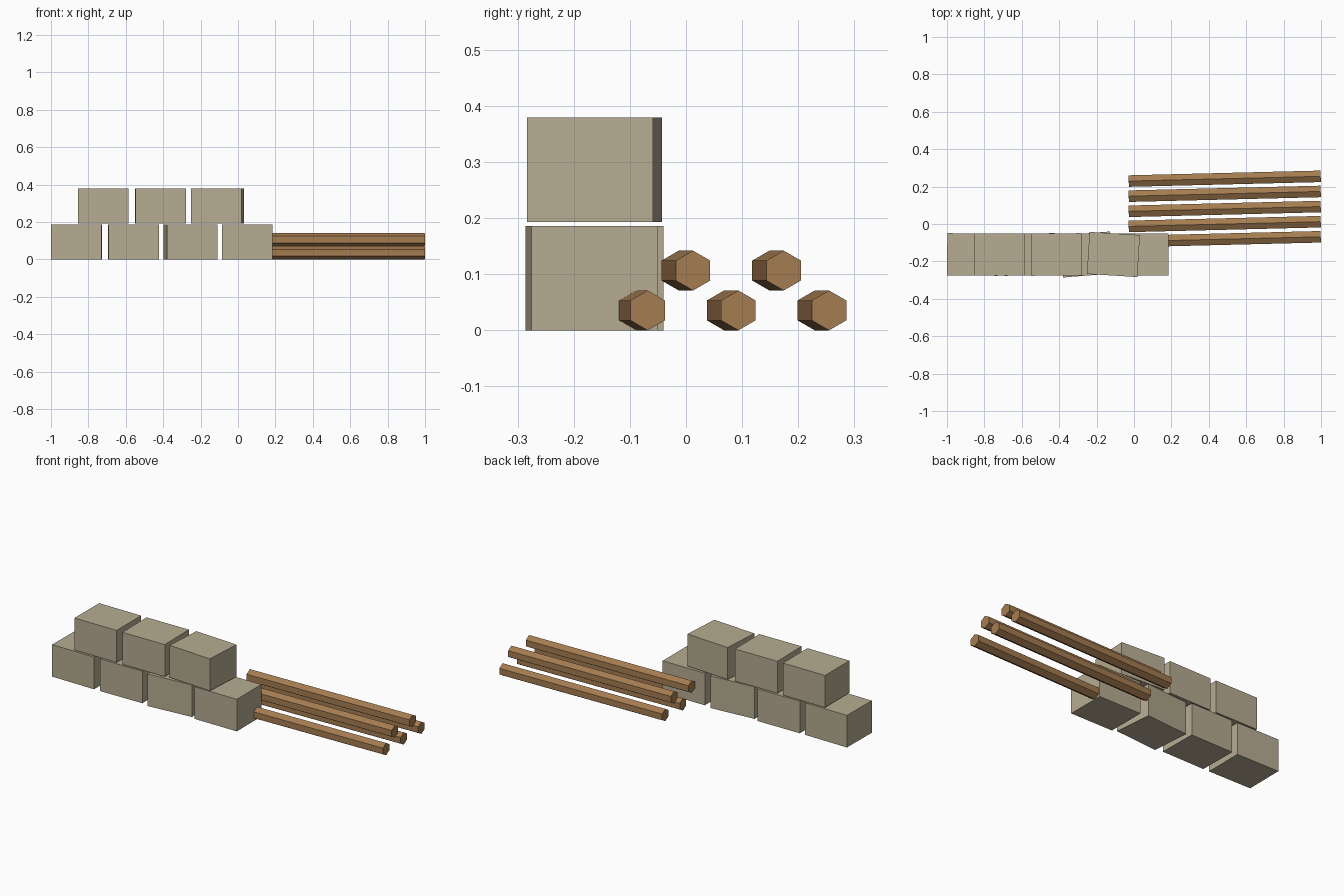
import bpy, bmesh, math
from mathutils import Matrix

if "Cube" in bpy.data.objects:
    bpy.data.objects.remove(bpy.data.objects["Cube"])


def material(name, color):
    m = bpy.data.materials.new(name)
    m.diffuse_color = (*color, 1)
    m.use_nodes = True
    m.node_tree.nodes["Principled BSDF"].inputs["Base Color"].default_value = m.diffuse_color
    return m


stone = material("pale_stone", (0.468, 0.413, 0.287))
wood = material("brown_wood", (0.376, 0.202, 0.082))


def add_object(name, bm, mat, matrix):
    mesh = bpy.data.meshes.new(name)
    bm.to_mesh(mesh)
    bm.free()
    mesh.materials.append(mat)
    ob = bpy.data.objects.new(name, mesh)
    ob.matrix_world = matrix
    bpy.context.collection.objects.link(ob)


def block(name, x, z, turn):
    bm = bmesh.new()
    bmesh.ops.create_cube(bm, size=1, matrix=Matrix.Diagonal((0.27, 0.225, 0.186, 1)))
    add_object(name, bm, stone,
               Matrix.Translation((x, -0.163, z)) @ Matrix.Rotation(turn, 4, 'Z'))


def log(name, y, z):
    # Hexagonal bar with a ridge on top, lying along x
    bm = bmesh.new()
    bmesh.ops.create_cone(bm, cap_ends=True, segments=6, radius1=0.0355,
                          radius2=0.0355, depth=1.027,
                          matrix=Matrix.Rotation(math.pi / 2, 4, 'Y'))
    # Keep ridges at top and bottom
    if max(v.co.z for v in bm.verts) < 0.035:
        bmesh.ops.rotate(bm, verts=bm.verts, matrix=Matrix.Rotation(math.pi / 6, 3, 'X'))
    add_object(name, bm, wood,
               Matrix.Translation((0.485, y, z)) @ Matrix.Rotation(0.0247, 4, 'Z'))


# Lower and upper courses of loosely laid blocks: (x, turn)
lower = [(-0.864, -0.01), (-0.558, 0.01), (-0.254, 0.08), (0.05, 0)]
upper = [(-0.721, 0), (-0.414, 0.01), (-0.11, -0.062)]
for i, (x, turn) in enumerate(lower):
    block(f"lower_block_{i + 1}", x, 0.093, turn)
for i, (x, turn) in enumerate(upper):
    block(f"upper_block_{i + 1}", x, 0.286, turn)

# Stacked logs: three below, two above in the gaps
for i in range(5):
    log(f"log_{i + 1}", -0.081 + i * 0.0808, 0.0355 if i % 2 == 0 else 0.1065)
